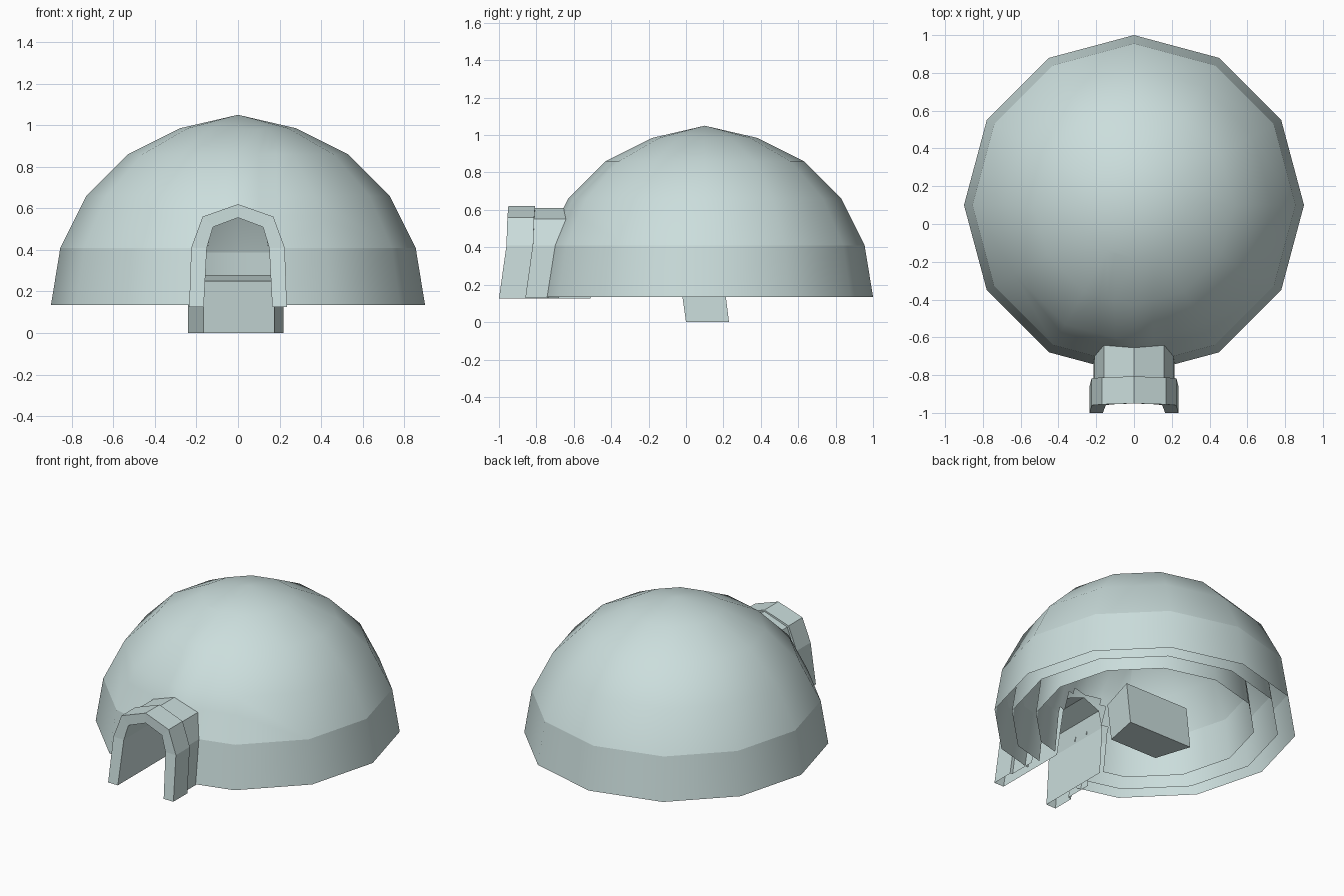
import bpy
import bmesh
from math import cos, sin, pi

cube = bpy.data.objects.get("Cube")
if cube:
    bpy.data.objects.remove(cube)

ice = bpy.data.materials.new("pale_ice")
ice.use_nodes = True
colour = (0.60, 0.73, 0.72, 1)
ice.diffuse_color = colour
ice.node_tree.nodes["Principled BSDF"].inputs["Base Color"].default_value = colour


def finish(name, bm):
    mesh = bpy.data.meshes.new(name)
    bm.to_mesh(mesh)
    bm.free()
    mesh.materials.append(ice)
    obj = bpy.data.objects.new(name, mesh)
    bpy.context.collection.objects.link(obj)
    return obj


SIDES = 12
CENTRE_Y = 0.1
BASE = 0.135
PROFILE = [(0.9, 0), (0.855, 0.275), (0.73, 0.525), (0.53, 0.725), (0.28, 0.85)]
PEAK = 0.915
# Stepped doorway opening: half width and top height
DOORWAY = [(0.185, 0.42), (0.14, 0.53), (0.1, 0.565)]


def dome(name, wide, tall, inward=False):
    bm = bmesh.new()
    rings = []
    for r, z in PROFILE:
        rings.append([bm.verts.new((r * wide * cos(2 * pi * i / SIDES),
                                    CENTRE_Y + r * wide * sin(2 * pi * i / SIDES),
                                    BASE + z * tall)) for i in range(SIDES)])
    top = bm.verts.new((0, CENTRE_Y, BASE + PEAK * tall))
    for i in range(SIDES):
        j = (i + 1) % SIDES
        for low, high in zip(rings, rings[1:]):
            bm.faces.new((low[i], low[j], high[j], high[i]))
        bm.faces.new((rings[-1][i], rings[-1][j], top))

    # Cut the doorway out of the front faces
    def cut(point, normal):
        faces = [f for f in bm.faces if f.calc_center_median().y < -0.25
                 and abs(f.calc_center_median().x) < 0.3]
        edges = {e for f in faces for e in f.edges}
        verts = {v for f in faces for v in f.verts}
        bmesh.ops.bisect_plane(bm, geom=faces + list(edges) + list(verts),
                               plane_co=point, plane_no=normal, dist=1e-5)

    for half, height in DOORWAY:
        cut((half, 0, 0), (1, 0, 0))
        cut((-half, 0, 0), (1, 0, 0))
        cut((0, 0, height), (0, 0, 1))
    gone = []
    for f in bm.faces:
        c = f.calc_center_median()
        if c.y < -0.25 and any(abs(c.x) < w and c.z < h for w, h in DOORWAY):
            gone.append(f)
    bmesh.ops.delete(bm, geom=gone, context='FACES')

    # Smooth shell with one crisp course above the wall
    if inward:
        bmesh.ops.reverse_faces(bm, faces=bm.faces[:])
    crease = BASE + PROFILE[1][1] * tall
    for e in bm.edges:
        e.smooth = not all(abs(v.co.z - crease) < 1e-3 for v in e.verts)
    for f in bm.faces:
        f.smooth = True
    return finish(name, bm)


dome("outer_dome", 1, 1)
dome("middle_dome", 0.885, 0.95)
dome("inner_dome", 0.725, 0.92, inward=True)

# Entrance tunnel: arch outlines lofted from the lining, round the front, to the dome
OUTER = [(0.235, 0.125), (0.225, 0.41), (0.17, 0.56), (0, 0.62)]
REAR = [(0.215, 0.13), (0.208, 0.41), (0.16, 0.55), (0, 0.61)]
INNER = [(0.165, 0.125), (0.15, 0.41), (0.12, 0.51), (0, 0.555)]
LEAN = [0, 0.04, 0.045, 0.05]

bm = bmesh.new()
stations = []
for half, y in [(INNER, -0.51), (INNER, -1), (OUTER, -1),
                (OUTER, -0.857), (REAR, -0.857), (REAR, -0.68)]:
    points = [(x, y + d, z) for (x, z), d in zip(half, LEAN)]
    points += [(-x, py, z) for x, py, z in reversed(points[:-1])]
    stations.append([bm.verts.new(p) for p in points])
for a, b in zip(stations, stations[1:]):
    for i in range(len(a) - 1):
        bm.faces.new((a[i], a[i + 1], b[i + 1], b[i]))
bmesh.ops.recalc_face_normals(bm, faces=bm.faces[:])
finish("entrance_tunnel", bm)

# Tapered, leaning block inside the dome
bm = bmesh.new()
plan = [(-0.165, 0), (0.175, 0), (0.22, 0.23), (-0.24, 0.23)]
low = [bm.verts.new((x, y, 0)) for x, y in plan]
high = [bm.verts.new((x, y - 0.035, 0.25 + 0.13 * y)) for x, y in plan]
bm.faces.new(low[::-1])
bm.faces.new(high)
for i in range(4):
    j = (i + 1) % 4
    bm.faces.new((low[i], low[j], high[j], high[i]))
finish("inner_block", bm)
